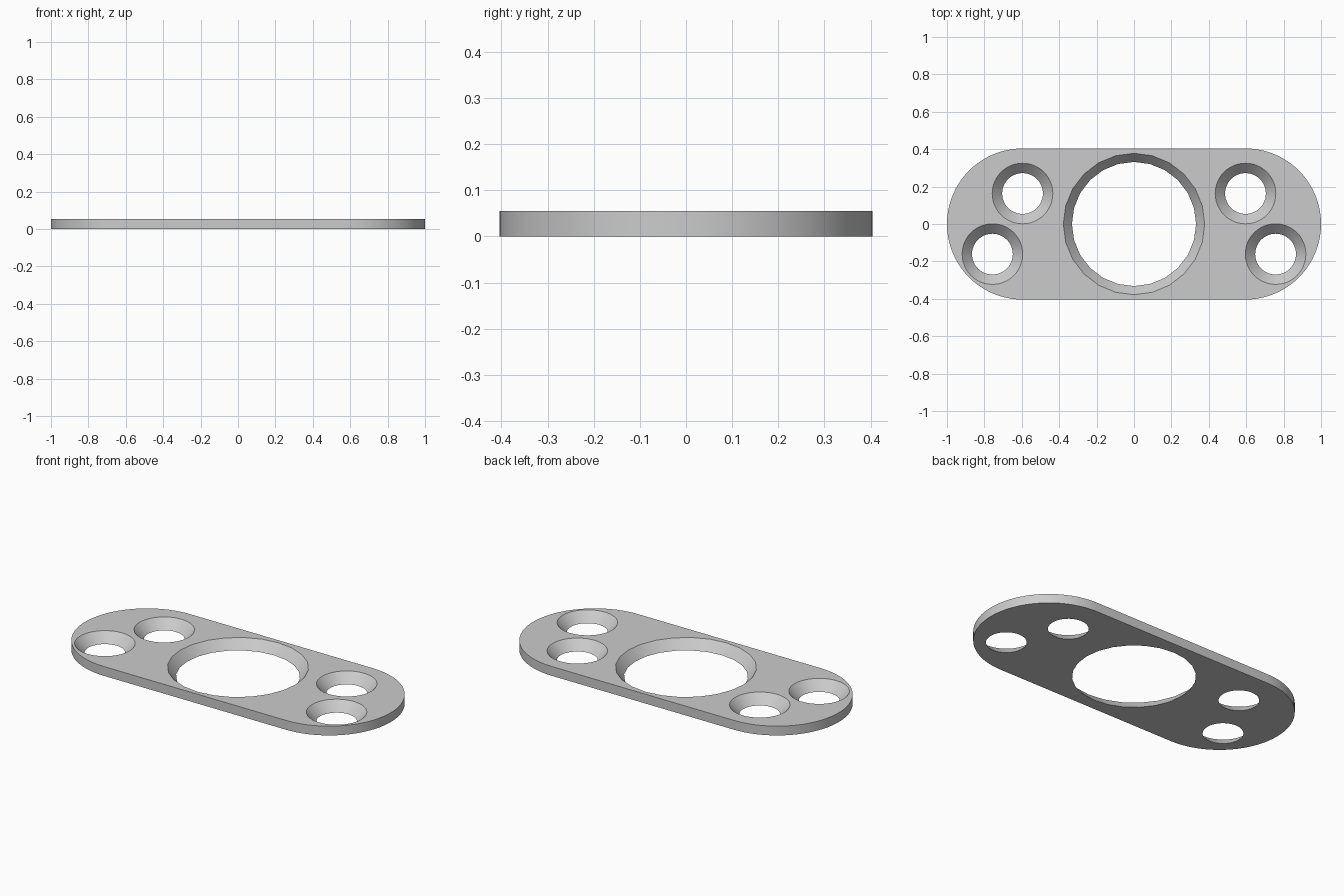
import bpy, bmesh
from math import sin, cos, pi, radians
from mathutils import Vector

cube = bpy.data.objects.get("Cube")
if cube:
    bpy.data.objects.remove(cube, do_unlink=True)

THICK = 0.055
END_R = 0.404
END_X = 1 - END_R


def circle(cx, cy, r, n):
    return [(cx + r * cos(2 * pi * i / n), cy + r * sin(2 * pi * i / n)) for i in range(n)]


def stadium(n):
    # half circle at each end, joined by straight sides
    pts = []
    for side, start in ((1, -pi / 2), (-1, pi / 2)):
        for i in range(n + 1):
            a = start + pi * i / n
            pts.append((side * END_X + END_R * cos(a), END_R * sin(a)))
    return pts


def wall(bm, low, high):
    # side wall between a bottom loop and a top loop; returns both loops' edges
    lo = [bm.verts.new((x, y, 0)) for x, y in low]
    hi = [bm.verts.new((x, y, THICK)) for x, y in high]
    n = len(lo)
    for i in range(n):
        j = (i + 1) % n
        bm.faces.new((lo[i], lo[j], hi[j], hi[i]))
    return [[bm.edges.get((v[i], v[(i + 1) % n])) for i in range(n)] for v in (lo, hi)]


bm = bmesh.new()

# Outer rim
outline = stadium(40)
loops = [wall(bm, outline, outline)]

# Large tapered centre hole
loops.append(wall(bm, circle(0, 0, 0.332, 24), circle(0, 0, 0.378, 24)))

# Four countersunk screw holes, mirrored left and right
for side in (1, -1):
    for x, y in ((0.596, 0.163), (0.757, -0.161)):
        loops.append(wall(bm, circle(side * x, y, 0.109, 48), circle(side * x, y, 0.162, 48)))

# Flat bottom and top faces around the holes
for level, up in ((0, -1), (1, 1)):
    edges = [e for pair in loops for e in pair[level]]
    bmesh.ops.triangle_fill(bm, edges=edges, use_beauty=True, normal=Vector((0, 0, up)))
bmesh.ops.recalc_face_normals(bm, faces=bm.faces[:])

mesh = bpy.data.meshes.new("mounting_plate")
bm.to_mesh(mesh)
bm.free()
plate = bpy.data.objects.new("mounting_plate", mesh)
bpy.context.collection.objects.link(plate)

# Plain grey finish
grey = bpy.data.materials.new("light grey")
grey.use_nodes = True
colour = (0.6, 0.6, 0.6, 1)
grey.diffuse_color = colour
for node in grey.node_tree.nodes:
    if node.type == 'BSDF_PRINCIPLED':
        node.inputs["Base Color"].default_value = colour
mesh.materials.append(grey)

bpy.ops.object.select_all(action='DESELECT')
plate.select_set(True)
bpy.context.view_layer.objects.active = plate
bpy.ops.object.shade_smooth_by_angle(angle=radians(30))
